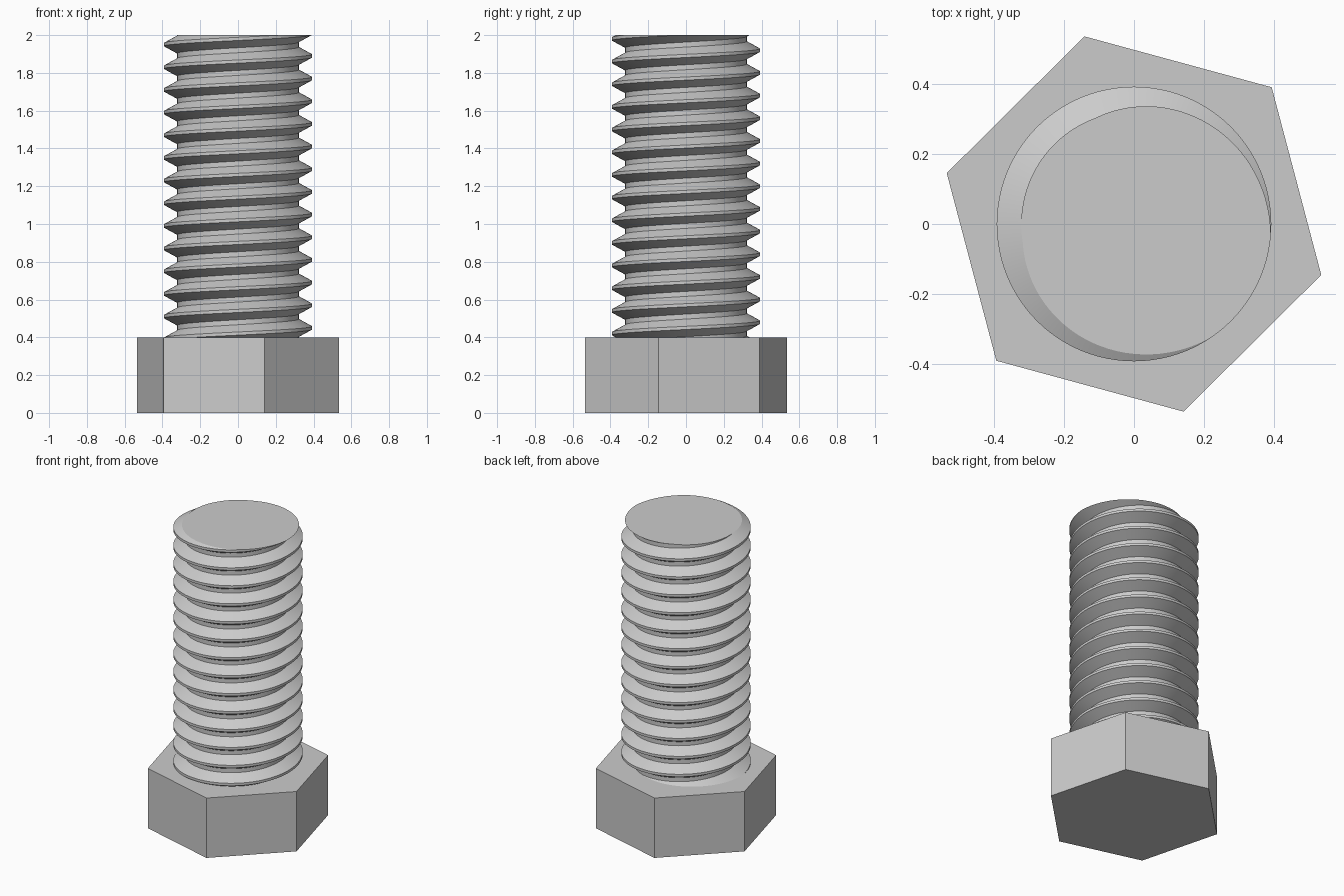
import bpy, bmesh, math

cube = bpy.data.objects.get("Cube")
if cube:
    bpy.data.objects.remove(cube, do_unlink=True)

HEAD_TOP, TIP = 0.4, 2.0
ROOT, CREST, PITCH = 0.322, 0.392, 0.12
STEPS = 96

steel = bpy.data.materials.new("grey_steel")
steel.use_nodes = True
colour = (0.6, 0.6, 0.6, 1)
steel.diffuse_color = colour
steel.node_tree.nodes["Principled BSDF"].inputs["Base Color"].default_value = colour


def add_object(name, bm):
    bmesh.ops.recalc_face_normals(bm, faces=bm.faces)
    mesh = bpy.data.meshes.new(name)
    bm.to_mesh(mesh)
    bm.free()
    mesh.materials.append(steel)
    obj = bpy.data.objects.new(name, mesh)
    bpy.context.collection.objects.link(obj)
    return obj


# Hexagonal head
bm = bmesh.new()
ring = []
for i in range(6):
    a = math.radians(44.8 + 60 * i)
    ring.append(bm.verts.new((0.554 * math.cos(a), 0.554 * math.sin(a), 0)))
base = bm.faces.new(ring)
side = bmesh.ops.extrude_face_region(bm, geom=[base], use_keep_orig=True)
top = [g for g in side["geom"] if isinstance(g, bmesh.types.BMVert)]
bmesh.ops.translate(bm, verts=top, vec=(0, 0, HEAD_TOP))
add_object("hex_head", bm)

# Threaded shank: a one-pitch tooth profile swept along a right-handed helix
# Each profile point is (radius, height as a fraction of the pitch)
profile = [(CREST, -0.07), (CREST, 0.07), (ROOT, 0.39), (ROOT, 0.61), (CREST, 0.93)]
start = math.radians(-30)
turns = math.ceil((TIP - HEAD_TOP) / PITCH) + 4
bm = bmesh.new()
previous = None
for i in range(turns * STEPS + 1):
    turn = i / STEPS - turns + 2
    a = start + turn * math.tau
    row = [bm.verts.new((r * math.cos(a), r * math.sin(a), TIP + PITCH * (turn + h)))
           for r, h in profile]
    if previous:
        for j in range(len(profile) - 1):
            bm.faces.new((previous[j], row[j], row[j + 1], previous[j + 1]))
    previous = row
bmesh.ops.remove_doubles(bm, verts=bm.verts, dist=0.0002)

# Trim both ends flat and close them
for z, direction in ((TIP, 1), (HEAD_TOP - 0.02, -1)):
    bmesh.ops.bisect_plane(bm, geom=bm.verts[:] + bm.edges[:] + bm.faces[:], dist=0.00001,
                           plane_co=(0, 0, z), plane_no=(0, 0, direction), clear_outer=True)
    rim = [e for e in bm.edges if e.is_boundary
           and all(abs(v.co.z - z) < 0.0001 for v in e.verts)]
    bmesh.ops.holes_fill(bm, edges=rim, sides=0)
shank = add_object("threaded_shank", bm)

bpy.ops.object.select_all(action="DESELECT")
shank.select_set(True)
bpy.context.view_layer.objects.active = shank
bpy.ops.object.shade_smooth_by_angle(angle=math.radians(25))
